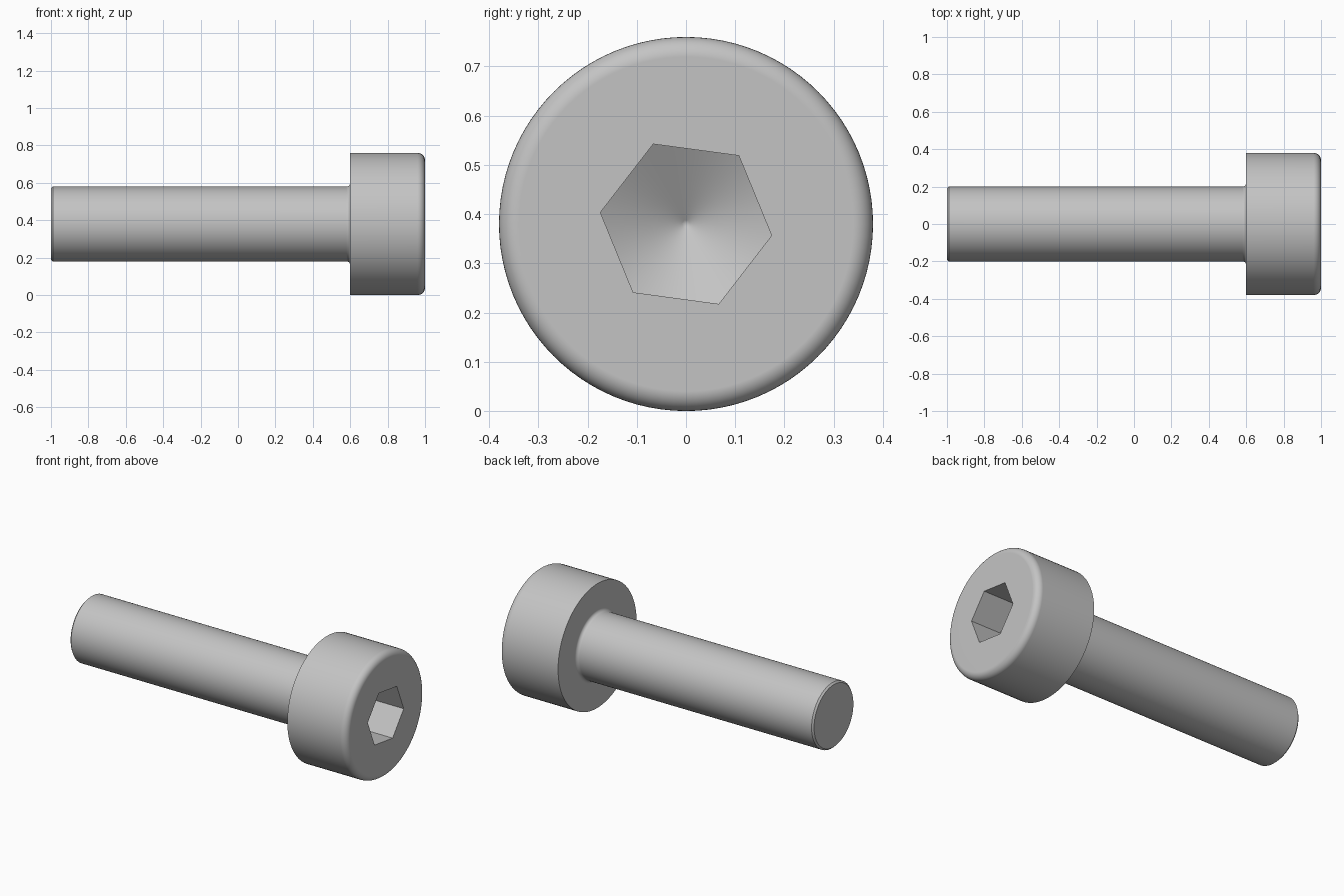
import bpy
import bmesh
from math import sin, cos, tan, pi, radians

if "Cube" in bpy.data.objects:
    bpy.data.objects.remove(bpy.data.objects["Cube"], do_unlink=True)

SEGMENTS = 96                  # multiple of six, so the hexagon corners are exact
START = radians(-7.7)          # turn of the hexagon socket
SHANK_R, HEAD_R, APOTHEM = 0.20, 0.38, 0.152
STEP_X, SOCKET_X = 0.60, 0.80
CONE_SLOPE = tan(pi / 6)

steel = bpy.data.materials.new("steel grey")
steel.use_nodes = True
steel.diffuse_color = (0.55, 0.55, 0.55, 1)
steel.node_tree.nodes["Principled BSDF"].inputs["Base Color"].default_value = steel.diffuse_color


def arc(cx, cr, radius, a0, a1, steps=8):
    """Quarter-round profile points as (x, r)."""
    angles = [radians(a0 + (a1 - a0) * i / steps) for i in range(steps + 1)]
    return [(cx + radius * cos(a), cr + radius * sin(a)) for a in angles]


def hex_radius(i):
    """Distance from the axis to the hexagon side at segment i."""
    return APOTHEM / cos((2 * pi * i / SEGMENTS) % (pi / 3) - pi / 6)


bm = bmesh.new()


def ring(point):
    """Ring of vertices around the x axis; point(i) gives (x, r)."""
    verts = []
    for i in range(SEGMENTS):
        x, r = point(i)
        a = START + 2 * pi * i / SEGMENTS
        verts.append(bm.verts.new((x, r * cos(a), HEAD_R + r * sin(a))))
    return verts


# Outer profile: chamfered tip, shank, fillet under the head, rounded head
profile = [(-1, SHANK_R - 0.01), (-0.99, SHANK_R)]
profile += arc(STEP_X - 0.02, SHANK_R + 0.02, 0.02, -90, 0)
profile += [(STEP_X, HEAD_R)]
profile += arc(1 - 0.04, HEAD_R - 0.04, 0.04, 90, 0)
rings = [ring(lambda i, p=p: p) for p in profile]

# Hexagon socket ending in a drilled cone
apex_x = SOCKET_X - CONE_SLOPE * APOTHEM / cos(pi / 6)
rings.append(ring(lambda i: (1, hex_radius(i))))
for k in (1, 0.5, 0.05):
    rings.append(ring(lambda i, k=k: (apex_x + CONE_SLOPE * hex_radius(i) * k, hex_radius(i) * k)))

# Skin the rings and close both ends
for a, b in zip(rings, rings[1:]):
    for i in range(SEGMENTS):
        j = (i + 1) % SEGMENTS
        bm.faces.new((a[i], a[j], b[j], b[i]))
bm.faces.new(rings[0])
apex = bm.verts.new((apex_x, 0, HEAD_R))
for i in range(SEGMENTS):
    bm.faces.new((rings[-1][i], rings[-1][(i + 1) % SEGMENTS], apex))
bmesh.ops.recalc_face_normals(bm, faces=bm.faces)

mesh = bpy.data.meshes.new("socket_head_bolt")
bm.to_mesh(mesh)
bm.free()
mesh.materials.append(steel)
bolt = bpy.data.objects.new("socket_head_bolt", mesh)
bpy.context.collection.objects.link(bolt)

# Smooth round surfaces, crisp edges, flat end faces
bpy.ops.object.select_all(action='DESELECT')
bolt.select_set(True)
bpy.context.view_layer.objects.active = bolt
bpy.ops.object.shade_smooth_by_angle(angle=radians(30))
weighted = bolt.modifiers.new("flat end faces", 'WEIGHTED_NORMAL')
weighted.keep_sharp = True
